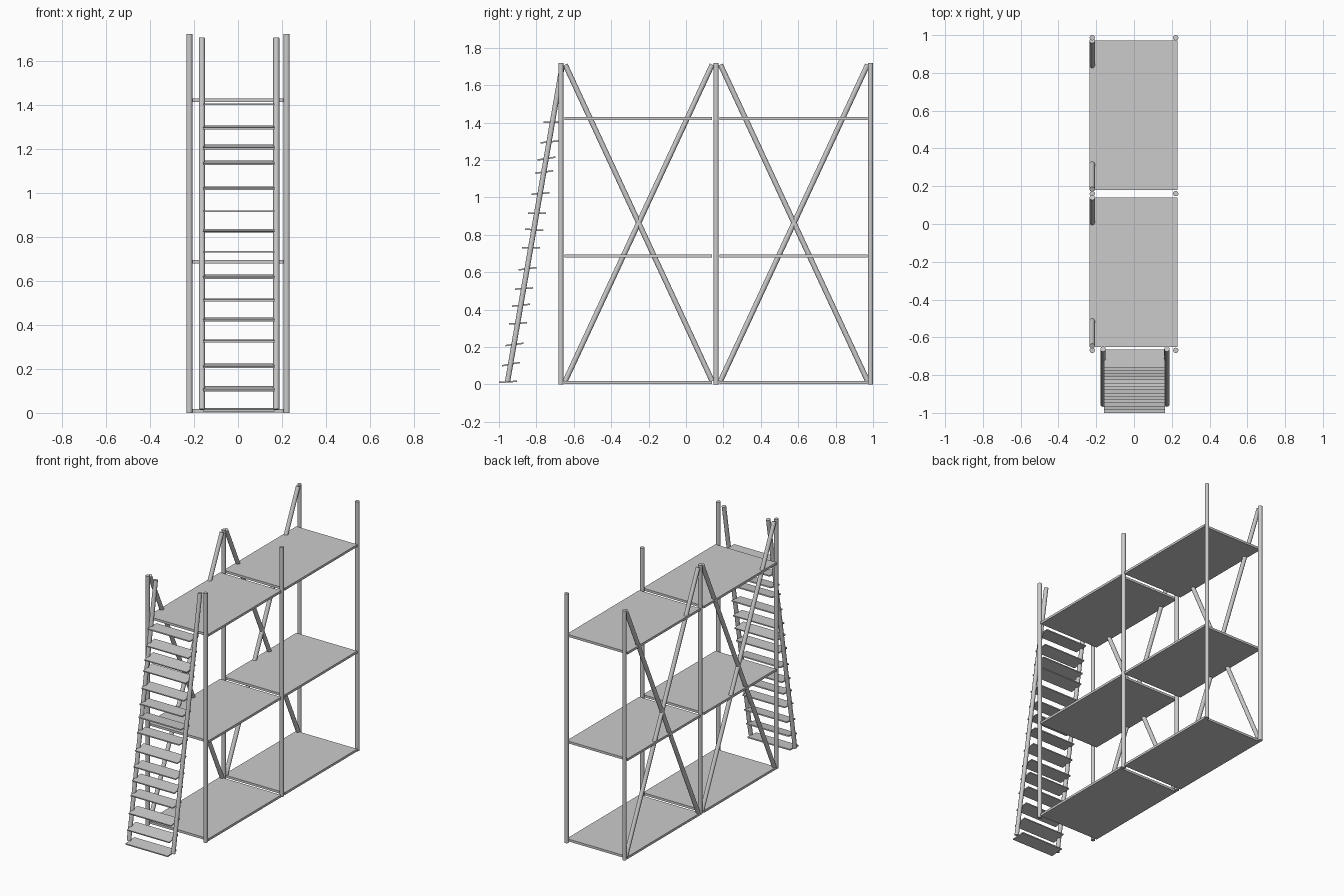
import bpy
from math import atan2
from mathutils import Vector

if "Cube" in bpy.data.objects:
    bpy.data.objects.remove(bpy.data.objects["Cube"])

R = 0.014            # tube radius
POST_X = 0.221
ROWS = (-0.669, 0.161, 0.986)


def tube(name, a, b, r=R):
    a, b = Vector(a), Vector(b)
    d = b - a
    bpy.ops.mesh.primitive_cylinder_add(vertices=20, radius=r, depth=d.length,
                                        location=(a + b) / 2)
    o = bpy.context.object
    o.name = name
    o.rotation_euler = d.to_track_quat('Z', 'Y').to_euler()
    bpy.ops.object.shade_smooth_by_angle()
    return o


def box(name, loc, size, tilt=0.0):
    bpy.ops.mesh.primitive_cube_add(size=1, location=loc)
    o = bpy.context.object
    o.name = name
    o.scale = size
    o.rotation_euler = (tilt, 0, 0)
    return o


# upright posts
for y in ROWS:
    for x in (-POST_X, POST_X):
        tube("post", (x, y, 0), (x, y, 1.72))

# decks and crossed braces for each bay
for y0, y1 in ((-0.65, 0.14), (0.18, 0.971)):
    for z in (0.01, 0.686, 1.421):
        box("deck", (-0.002, (y0 + y1) / 2, z), (0.466, y1 - y0, 0.016))
    tube("brace", (-POST_X, y0 + 0.004, 0.018), (-POST_X, y1, 1.71))
    tube("brace", (-POST_X, y0 + 0.004, 1.71), (-POST_X, y1, 0.018))

# ladder rails
FOOT, TOP = Vector((0, -0.954, 0.016)), Vector((0, -0.662, 1.703))
for x in (-0.164, 0.174):
    tube("ladder_rail", FOOT + Vector((x, 0, 0)), TOP + Vector((x, 0, 0)))

# ladder treads: height and rise from front edge to back edge
TREADS = ((0.014, 0.007), (0.109, 0.018), (0.214, 0.013), (0.327, 0.006),
          (0.424, 0.01), (0.513, 0.006), (0.619, 0.013), (0.732, 0.0),
          (0.827, -0.007), (0.916, 0.0), (1.021, 0.008), (1.136, 0.013),
          (1.208, 0.015), (1.297, 0.01), (1.402, 0.0))
for z, rise in TREADS:
    y = FOOT.y + (z - FOOT.z) / (TOP.z - FOOT.z) * (TOP.y - FOOT.y)
    box("ladder_tread", (0.003, y + 0.002, z), (0.324, 0.097, 0.008),
        atan2(rise, 0.097))
